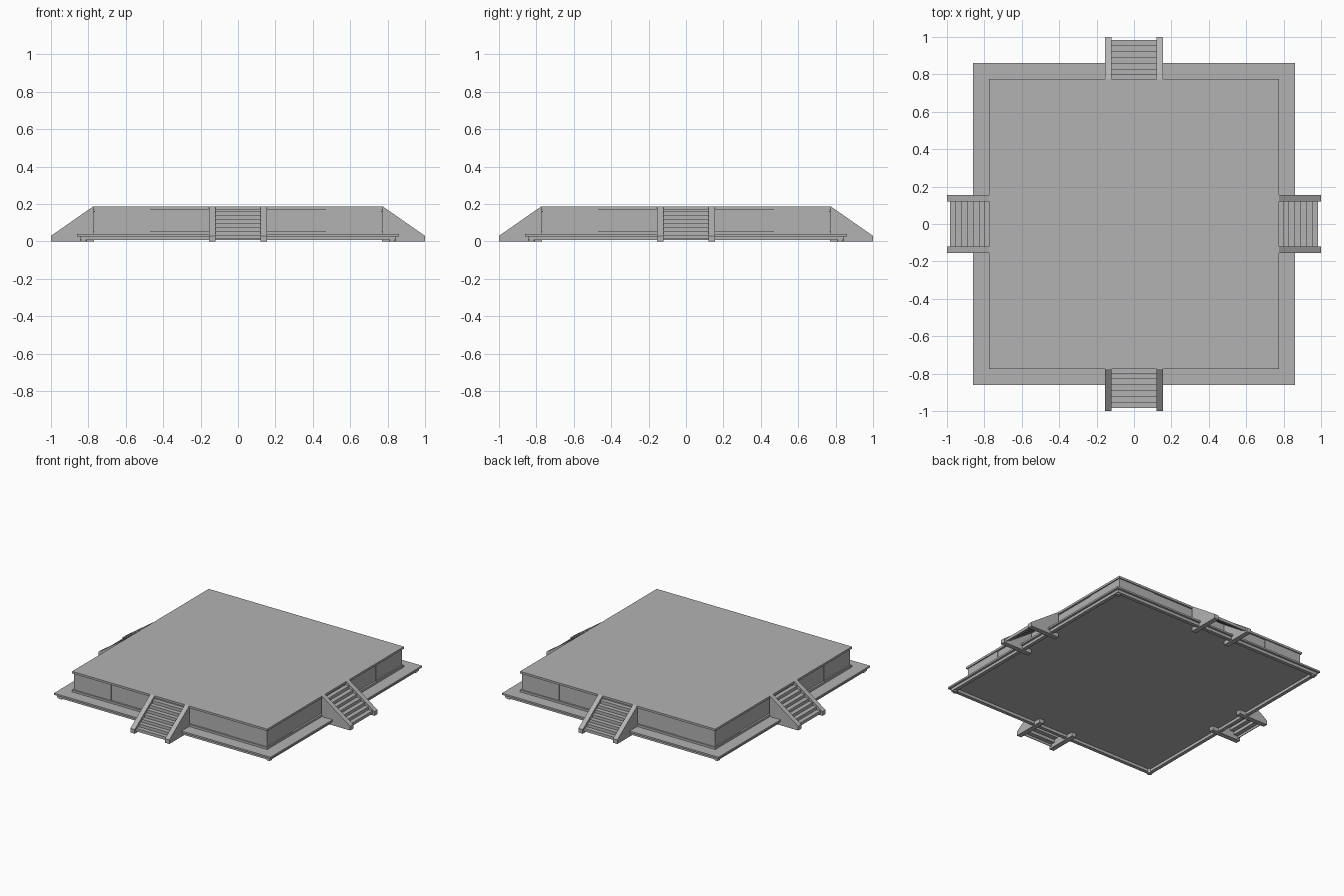
import bpy
import bmesh
import math
from mathutils import Matrix, Vector

cube = bpy.data.objects.get("Cube")
if cube:
    bpy.data.objects.remove(cube, do_unlink=True)

stone = bpy.data.materials.new("grey_stone")
stone.use_nodes = True
colour = (0.45, 0.45, 0.45, 1)
stone.diffuse_color = colour
stone.node_tree.nodes["Principled BSDF"].inputs["Base Color"].default_value = colour


def finish(name, bm, turn=0.0):
    bmesh.ops.recalc_face_normals(bm, faces=bm.faces)
    bm.transform(Matrix.Rotation(turn, 4, "Z"))
    mesh = bpy.data.meshes.new(name)
    bm.to_mesh(mesh)
    bm.free()
    mesh.materials.append(stone)
    obj = bpy.data.objects.new(name, mesh)
    bpy.context.collection.objects.link(obj)
    return obj


def box(name, x0, x1, y0, y1, z0, z1, turn=0.0):
    bm = bmesh.new()
    bmesh.ops.create_cube(bm, size=1)
    for v in bm.verts:
        v.co = Vector((x1 if v.co.x > 0 else x0,
                       y1 if v.co.y > 0 else y0,
                       z1 if v.co.z > 0 else z0))
    return finish(name, bm, turn)


def slab(name, half, z0, z1):
    return box(name, -half, half, -half, half, z0, z1)


def prism(name, profile, x0, x1, turn):
    # Profile of (distance out, height), swept across x and facing -y
    bm = bmesh.new()
    face = bm.faces.new([bm.verts.new((x0, -r, z)) for r, z in profile])
    swept = bmesh.ops.extrude_face_region(bm, geom=[face])
    verts = [g for g in swept["geom"] if isinstance(g, bmesh.types.BMVert)]
    bmesh.ops.translate(bm, verts=verts, vec=(x1 - x0, 0, 0))
    return finish(name, bm, turn)


# Platform body: plinth, mouldings, wall and cap
slab("plinth_slab", 0.86, 0.028, 0.04)
slab("wall_foot_moulding", 0.775, 0.04, 0.055)
slab("wall", 0.762, 0.055, 0.175)
slab("cap_slab", 0.775, 0.172, 0.187)

# Folded stair sheet: risers and treads, with a thin underside
STEPS, DEPTH, RISE, THICK = 7, 0.031, 0.0215, 0.005
upper = [(0.985, 0.012)]
for i in range(STEPS):
    r, z = 0.985 - DEPTH * i, 0.0115 + RISE * (i + 1)
    upper += [(r, z), (r - DEPTH, z)]
lower = [(r - THICK, z - THICK) for r, z in upper[1:]]
stair = upper + lower[::-1] + [(0.985 - THICK, 0.012)]

cheek = [(0.77, 0), (1, 0), (1, 0.03), (0.775, 0.187), (0.77, 0.187)]

for n, side in enumerate(("front", "left", "back", "right")):
    turn = n * math.pi / 2
    # Skirt under the plinth
    box(side + "_skirt", -0.845, 0.845, -0.845, -0.82, 0.008, 0.028, turn)
    # Flight of steps between sloping cheeks
    prism(side + "_steps", stair, -0.12, 0.12, turn)
    for s, hand in ((-1, "a"), (1, "b")):
        prism(side + "_cheek_" + hand, cheek, s * 0.12, s * 0.155, turn)
        # Slightly proud wall panel beside each corner
        a, b = sorted((s * 0.47, s * 0.766))
        box(side + "_wall_panel_" + hand, a, b, -0.767, -0.76,
            0.055, 0.172, turn)
    # Round corner foot
    bm = bmesh.new()
    bmesh.ops.create_cone(bm, cap_ends=True, segments=12, radius1=0.018,
                          radius2=0.018, depth=0.028,
                          matrix=Matrix.Translation((0.825, -0.825, 0.014)))
    finish(side + "_corner_foot", bm, turn)
